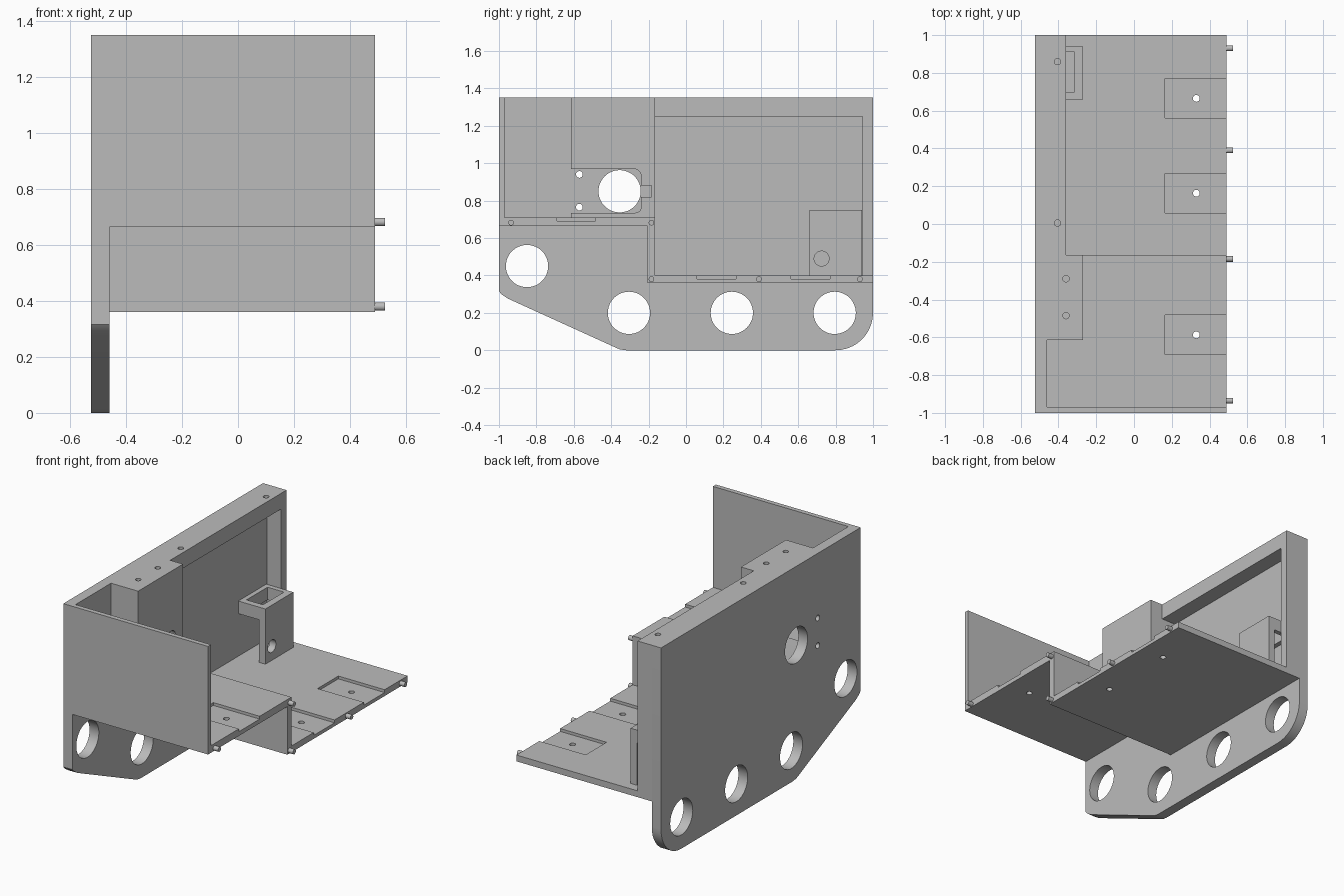
import bpy, bmesh
from math import sin, cos, radians
from mathutils import Matrix, Vector

cube = bpy.data.objects.get("Cube")
if cube:
    bpy.data.objects.remove(cube)

grey = bpy.data.materials.new("plain_grey")
grey.use_nodes = True
GREY = (0.5, 0.5, 0.5, 1)
grey.diffuse_color = GREY
grey.node_tree.nodes["Principled BSDF"].inputs["Base Color"].default_value = GREY

# Depth levels of the side panel, frame and tray
OUT, SKIN, FRAME, DEEP, EDGE = -0.525, -0.46, -0.36, -0.27, 0.49


def finish(name, bm):
    bmesh.ops.recalc_face_normals(bm, faces=bm.faces[:])
    mesh = bpy.data.meshes.new(name)
    bm.to_mesh(mesh)
    bm.free()
    mesh.materials.append(grey)
    obj = bpy.data.objects.new(name, mesh)
    bpy.context.collection.objects.link(obj)
    return obj


def prism(name, outline, x0, x1):
    """Extrude a (y, z) outline along x."""
    bm = bmesh.new()
    face = bm.faces.new([bm.verts.new((x0, y, z)) for y, z in outline])
    ext = bmesh.ops.extrude_face_region(bm, geom=[face])
    verts = [v for v in ext["geom"] if isinstance(v, bmesh.types.BMVert)]
    bmesh.ops.translate(bm, verts=verts, vec=(x1 - x0, 0, 0))
    return finish(name, bm)


def box(name, x, y, z):
    return prism(name, [(y[0], z[0]), (y[1], z[0]), (y[1], z[1]), (y[0], z[1])], *x)


def rod(name, centre, radius, length, axis, sides=32):
    bm = bmesh.new()
    turn = Vector((0, 0, 1)).rotation_difference(Vector(axis)).to_matrix().to_4x4()
    bmesh.ops.create_cone(bm, cap_ends=True, segments=sides, radius1=radius, radius2=radius,
                          depth=length, matrix=Matrix.Translation(centre) @ turn)
    return finish(name, bm)


def cut(obj, cutters):
    for cutter in cutters:
        cutter.hide_render = True
        mod = obj.modifiers.new("cut", 'BOOLEAN')
        mod.operation, mod.solver, mod.object = 'DIFFERENCE', 'EXACT', cutter
        bpy.context.view_layer.objects.active = obj
        bpy.ops.object.modifier_apply(modifier=mod.name)
        bpy.data.objects.remove(cutter)


def arc(cy, cz, r, a0, a1, steps=10):
    angles = [radians(a0 + (a1 - a0) * i / steps) for i in range(steps + 1)]
    return [(cy + r * cos(a), cz + r * sin(a)) for a in angles]


X, Z = (1, 0, 0), (0, 0, 1)

# Side panel with rounded lower corners and round openings
panel = prism("side_panel",
              [(-1, 1.35), (-1, 0.315), (-0.985, 0.298), (-0.95, 0.275), (-0.38, 0.016), (-0.355, 0.005),
               (-0.32, 0)] + arc(0.8, 0.2, 0.2, -90, 0) + [(1, 1.35)], OUT, SKIN)
openings = [(-0.85, 0.45), (-0.305, 0.2), (0.245, 0.2), (0.795, 0.2), (-0.355, 0.85)]
cut(panel, [rod("opening", (-0.49, y, z), 0.113, 0.2, X, 48) for y, z in openings]
    + [rod("screw_hole", (-0.49, -0.57, z), 0.018, 0.2, X) for z in (0.765, 0.94)])

# Stepped tray with the front wall in one piece
tray = prism("stepped_tray",
             [(-1, 0.665), (-0.205, 0.665), (-0.205, 0.36), (1, 0.36), (1, 0.4), (-0.165, 0.4),
              (-0.165, 0.71), (-0.97, 0.71), (-0.97, 1.35), (-1, 1.35)], SKIN, EDGE)
for y, top in ((0.665, 0.4), (0.163, 0.4), (-0.587, 0.71)):
    cut(tray, [box("pad_recess", (0.165, 0.6), (y - 0.104, y + 0.104), (top - 0.018, top + 0.1)),
               rod("pad_hole", (0.33, y, top), 0.018, 0.3, Z)])

# Raised frame along the top and back of the panel
frame = prism("panel_frame",
              [(-0.165, 1.25), (0.945, 1.25), (0.945, 0.4), (1, 0.4), (1, 1.35), (-0.165, 1.35)], SKIN, FRAME)
cut(frame, [rod("frame_hole", (-0.405, y, 1.35), 0.017, 0.16, Z) for y in (0.005, 0.86)])

# Thick mounting block with a rounded pocket and a cable notch
block = prism("mounting_block",
              [(-0.615, 1.35), (-0.615, 0.97)] + arc(-0.28, 0.93, 0.04, 90, 0, 6)
              + [(-0.24, 0.88), (-0.185, 0.88), (-0.185, 0.82), (-0.24, 0.82)]
              + arc(-0.27, 0.765, 0.03, 0, -90, 6)
              + [(-0.615, 0.735), (-0.615, 0.71), (-0.165, 0.71), (-0.165, 1.35)], SKIN, DEEP)
cut(block, [rod("block_hole", (FRAME, y, 1.35), 0.017, 0.16, Z) for y in (-0.29, -0.485)])

# Socket bracket: hollow collar on an upright leg
collar = box("bracket_collar", (SKIN, DEEP), (0.66, 0.94), (0.67, 0.75))
cut(collar, [box("socket", (-0.43, -0.315), (0.7, 0.91), (0.6, 0.8))])
leg = box("bracket_leg", (-0.315, DEEP), (0.66, 0.94), (0.4, 0.67))
cut(leg, [rod("leg_hole", (-0.29, 0.725, 0.49), 0.04, 0.2, X)])

# Locating pegs along the open edge
pegs = [(-0.935, 0.682), (-0.185, 0.682), (-0.185, 0.38), (0.39, 0.38), (0.93, 0.38)]
for i, (y, z) in enumerate(pegs):
    rod(f"locating_peg_{i + 1}", (0.5, y, z), 0.015, 0.05, X, 24)

# Crisp edges with smooth round walls
bpy.ops.object.select_all(action='DESELECT')
for obj in bpy.context.scene.objects:
    if obj.type == 'MESH' and obj.data.materials and obj.data.materials[0] == grey:
        obj.select_set(True)
        bpy.context.view_layer.objects.active = obj
bpy.ops.object.shade_smooth_by_angle(angle=radians(30))
